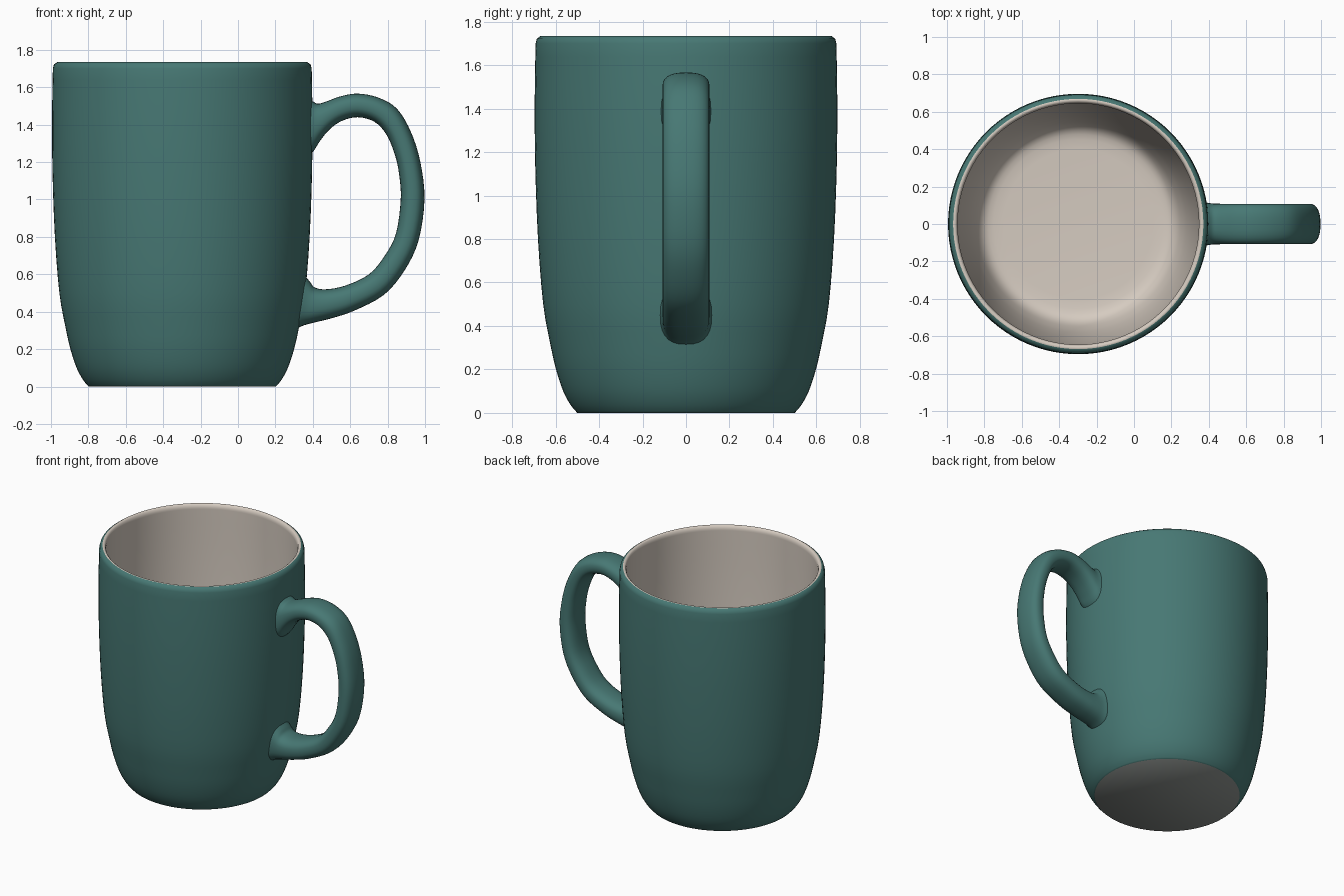
import bpy, bmesh, math

if "Cube" in bpy.data.objects:
    bpy.data.objects.remove(bpy.data.objects["Cube"])

CX = -0.298  # mug axis


def material(name, rgb):
    m = bpy.data.materials.new(name)
    m.diffuse_color = (*rgb, 1)
    m.use_nodes = True
    m.node_tree.nodes["Principled BSDF"].inputs["Base Color"].default_value = m.diffuse_color
    return m


teal = material("teal glaze", (0.063, 0.188, 0.174))
cream = material("cream glaze", (0.67, 0.60, 0.53))
grey = material("bare grey base", (0.265, 0.285, 0.27))


def catmull(rows, steps):
    out = []
    for i in range(len(rows) - 1):
        p = [rows[max(0, min(len(rows) - 1, i + k))] for k in (-1, 0, 1, 2)]
        for s in range(steps):
            t = s / steps
            out.append([0.5 * (2 * b + (c - a) * t + (2 * a - 5 * b + 4 * c - d) * t * t
                               + (3 * b - a - 3 * c + d) * t ** 3) for a, b, c, d in zip(*p)])
    return out + [list(rows[-1])]


def finish(bm, name, mats, angle):
    bmesh.ops.recalc_face_normals(bm, faces=bm.faces)
    me = bpy.data.meshes.new(name)
    bm.to_mesh(me)
    bm.free()
    ob = bpy.data.objects.new(name, me)
    bpy.context.collection.objects.link(ob)
    for m in mats:
        me.materials.append(m)
    bpy.ops.object.select_all(action='DESELECT')
    ob.select_set(True)
    bpy.context.view_layer.objects.active = ob
    bpy.ops.object.shade_smooth_by_angle(angle=math.radians(angle))
    return ob


def bridge(bm, a, b, mat=0):
    n = len(a)
    for i in range(n):
        j = (i + 1) % n
        bm.faces.new((a[i], a[j], b[j], b[i])).material_index = mat


# Cup body: outside, rim and inside turned as one closed profile (radius, height)
outer = catmull([(0.50, 0), (0.53, 0.035), (0.565, 0.10), (0.598, 0.20), (0.625, 0.32), (0.657, 0.50),
                 (0.681, 0.80), (0.694, 1.15), (0.696, 1.45), (0.692, 1.70)], 3)
rim = [(0.686, 1.722), (0.669, 1.734), (0.658, 1.735), (0.650, 1.728), (0.645, 1.71)]
inner = catmull([(0.645, 1.70), (0.646, 1.30), (0.636, 0.85), (0.610, 0.50), (0.582, 0.30),
                 (0.555, 0.19), (0.525, 0.12), (0.48, 0.085), (0.40, 0.075)], 3)
profile = outer + rim + inner
cream_start = len(outer) + 1
SEG = 96
bm = bmesh.new()
rings = [[bm.verts.new((CX + r * math.cos(2 * math.pi * k / SEG), r * math.sin(2 * math.pi * k / SEG), z))
          for k in range(SEG)] for r, z in profile]
for i in range(len(rings) - 1):
    bridge(bm, rings[i], rings[i + 1], 1 if i >= cream_start else 0)
bm.faces.new(rings[0]).material_index = 2
bm.faces.new(rings[-1]).material_index = 1
finish(bm, "cup_body", [teal, cream, grey], 50)

# Handle: swept section, each station is outer x, z, inner x, z, half width
stations = [
    (0.365, 1.55, 0.365, 1.22, 0.120), (0.40, 1.525, 0.405, 1.26, 0.112), (0.43, 1.512, 0.44, 1.315, 0.109),
    (0.48, 1.527, 0.49, 1.375, 0.108), (0.55, 1.552, 0.555, 1.42, 0.108), (0.64, 1.566, 0.64, 1.44, 0.108),
    (0.75, 1.545, 0.73, 1.415, 0.108), (0.85, 1.485, 0.795, 1.345, 0.108), (0.925, 1.36, 0.84, 1.235, 0.108),
    (0.975, 1.20, 0.862, 1.13, 0.108), (0.997, 1.0, 0.87, 1.0, 0.108), (0.965, 0.78, 0.845, 0.82, 0.108),
    (0.89, 0.62, 0.785, 0.70, 0.108), (0.78, 0.49, 0.70, 0.60, 0.108), (0.62, 0.405, 0.575, 0.54, 0.108),
    (0.50, 0.365, 0.47, 0.52, 0.108), (0.42, 0.345, 0.41, 0.53, 0.109), (0.355, 0.328, 0.385, 0.56, 0.112),
    (0.315, 0.31, 0.36, 0.59, 0.120)]


def rounded(v):
    return math.copysign(abs(v) ** 0.8, v)


bm = bmesh.new()
rings = []
for ox, oz, ix, iz, w in catmull(stations, 4):
    ring = []
    for k in range(28):
        a = 2 * math.pi * k / 28
        t = 0.5 + 0.5 * rounded(math.cos(a))
        ring.append(bm.verts.new((ix + (ox - ix) * t, w * rounded(math.sin(a)), iz + (oz - iz) * t)))
    rings.append(ring)
# Tuck both ends into the curved wall
for ring in (rings[0], rings[-1]):
    for v in ring:
        z = v.co.z
        r = next(a[0] + (b[0] - a[0]) * (z - a[1]) / (b[1] - a[1])
                 for a, b in zip(outer, outer[1:]) if a[1] <= z <= b[1])
        v.co.x = CX + math.sqrt((r - 0.012) ** 2 - v.co.y ** 2)
for a, b in zip(rings, rings[1:]):
    bridge(bm, a, b)
bm.faces.new(rings[0])
bm.faces.new(rings[-1])
finish(bm, "handle", [teal], 60)
